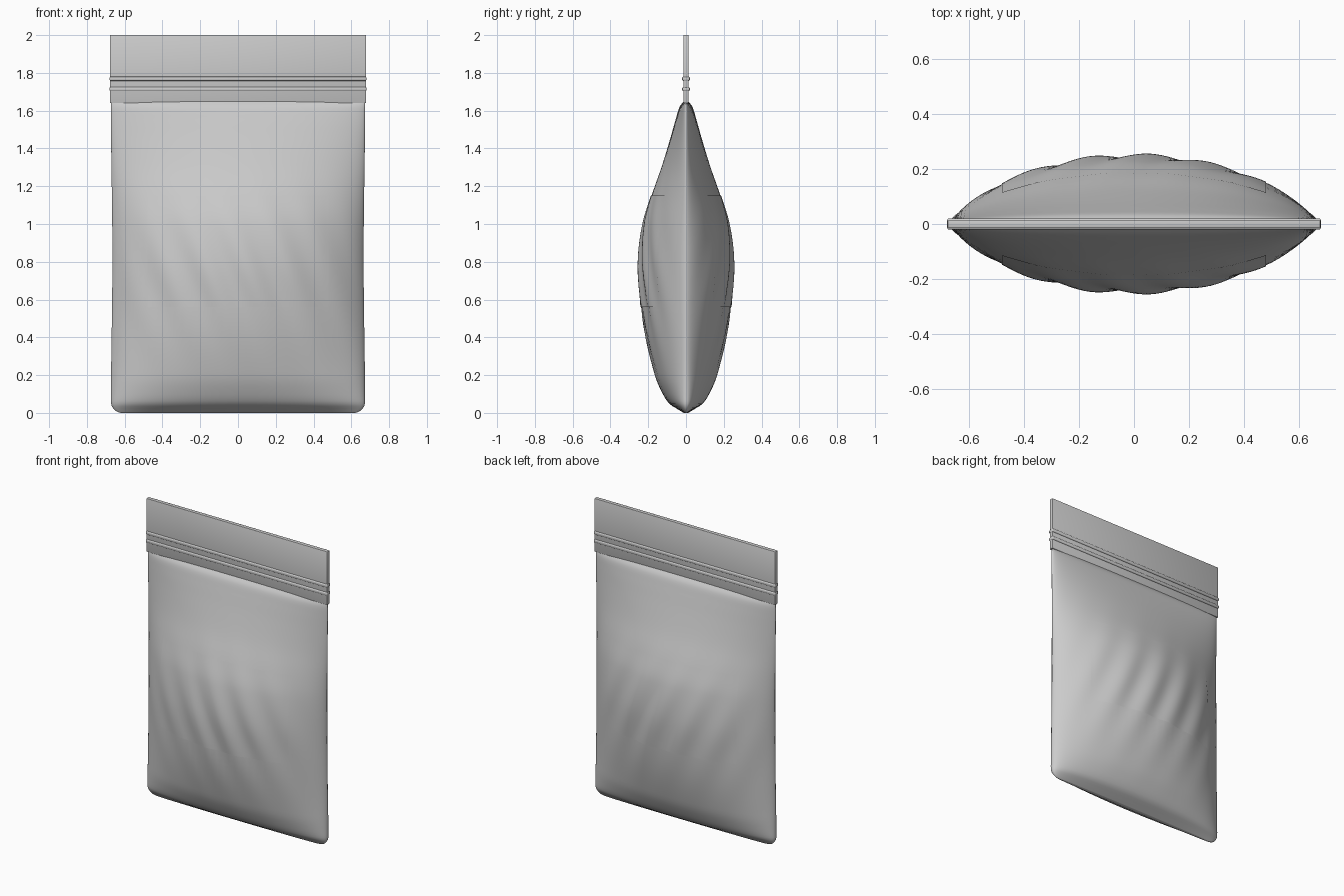
import bpy, bmesh, math

if "Cube" in bpy.data.objects:
    bpy.data.objects.remove(bpy.data.objects["Cube"])

film = bpy.data.materials.new("grey_film")
film.diffuse_color = (0.6, 0.6, 0.6, 1)
film.use_nodes = True
film.node_tree.nodes["Principled BSDF"].inputs["Base Color"].default_value = film.diffuse_color

# (height, half depth) down the middle of the pouch
DEPTH = [(0, .012), (.02, .045), (.05, .09), (.12, .133), (.2, .165), (.4, .212),
         (.6, .238), (.8, .246), (1.0, .225), (1.15, .183), (1.3, .13),
         (1.45, .084), (1.56, .053), (1.62, .034), (1.65, .012)]


def half_depth(z):
    """Smooth curve through the depth profile."""
    n = len(DEPTH)
    i = next((k for k in range(n - 1) if z <= DEPTH[k + 1][0]), n - 2)
    (z0, a), (z1, b) = DEPTH[i], DEPTH[i + 1]

    def slope(k):
        lo, hi = DEPTH[max(k - 1, 0)], DEPTH[min(k + 1, n - 1)]
        return (hi[1] - lo[1]) / (hi[0] - lo[0])
    h = z1 - z0
    t = (z - z0) / h
    return ((2*t**3 - 3*t**2 + 1) * a + (t**3 - 2*t**2 + t) * h * slope(i)
            + (3*t**2 - 2*t**3) * b + (t**3 - t**2) * h * slope(i + 1))


def half_width(z):
    """Nearly straight sides with rounded lower corners."""
    w = .673 - .008 * math.sin(math.pi * min(z / 1.65, 1)) ** 2
    r = .06
    if z < r:
        w -= r - math.sqrt(max(r * r - (r - z) ** 2, 0))
    return w


def surface_y(x, z):
    """Distance of the film from the middle plane, with diagonal creases."""
    s = max(1 - (x / half_width(z)) ** 2, 0)
    end = abs(z - .82) / .83
    power = .7 - .35 * min(end, 1) ** 4
    window = math.exp(-((z - .72) / .33) ** 2) * s
    crease = .008 * math.cos(2 * math.pi * (x - .04 + .4 * (z - .8)) / .22)
    return half_depth(z) * s ** power + crease * window


def finish(name, bm):
    bmesh.ops.recalc_face_normals(bm, faces=bm.faces)
    me = bpy.data.meshes.new(name)
    bm.to_mesh(me)
    bm.free()
    me.materials.append(film)
    ob = bpy.data.objects.new(name, me)
    bpy.context.collection.objects.link(ob)
    bpy.ops.object.select_all(action='DESELECT')
    ob.select_set(True)
    bpy.context.view_layer.objects.active = ob
    bpy.ops.object.shade_smooth_by_angle(angle=math.radians(50))
    return ob


# Pillow-shaped pouch body, lofted from closed rings
bm = bmesh.new()
COLS, ROWS = 96, 64
rings = []
for j in range(ROWS + 1):
    z = 1.65 * (1 - math.cos(math.pi * j / ROWS)) / 2
    ring = []
    for i in range(COLS):
        a = 2 * math.pi * i / COLS
        x = half_width(z) * math.cos(a)
        y = surface_y(x, z) if i % (COLS // 2) else 0
        ring.append(bm.verts.new((x, y if i < COLS // 2 else -y, z)))
    rings.append(ring)
for lo, hi in zip(rings, rings[1:]):
    for i in range(COLS):
        k = (i + 1) % COLS
        bm.faces.new((lo[i], lo[k], hi[k], hi[i]))
bm.faces.new(rings[0])
bm.faces.new(rings[-1])
finish("pouch_body", bm)

# Thin label panels that follow the film, front and back
for name, side in (("front_label", -1), ("back_label", 1)):
    bm = bmesh.new()
    nx, nz = 48, 30
    grid = [[None] * (nx + 1) for _ in range(nz + 1)]
    for j in range(nz + 1):
        for i in range(nx + 1):
            x, z = -.48 + .96 * i / nx, .56 + .59 * j / nz
            grid[j][i] = bm.verts.new((x, side * (surface_y(x, z) + .003), z))
    for j in range(nz):
        for i in range(nx):
            f = (grid[j][i], grid[j][i+1], grid[j+1][i+1], grid[j+1][i])
            bm.faces.new(f if side < 0 else f[::-1])
    me_ob = bpy.data.meshes.new(name)
    bm.to_mesh(me_ob)
    bm.free()
    me_ob.materials.append(film)
    me_ob.shade_smooth()
    bpy.context.collection.objects.link(bpy.data.objects.new(name, me_ob))


def bar(name, half_x, half_y, z0, z1, bevel):
    """Box centred on the middle plane with softened edges."""
    bm = bmesh.new()
    bmesh.ops.create_cube(bm, size=1)
    for v in bm.verts:
        v.co = (v.co.x * 2 * half_x, v.co.y * 2 * half_y,
                z0 + (v.co.z + .5) * (z1 - z0))
    bmesh.ops.bevel(bm, geom=bm.edges[:], offset=bevel, segments=2,
                    profile=.5, affect='EDGES')
    return finish(name, bm)


# Flat top flap and the two zip ridges
bar("top_flap", .678, .013, 1.64, 2.0, .002)
bar("upper_zip_ridge", .68, .020, 1.758, 1.78, .006)
bar("lower_zip_ridge", .68, .020, 1.703, 1.725, .006)
